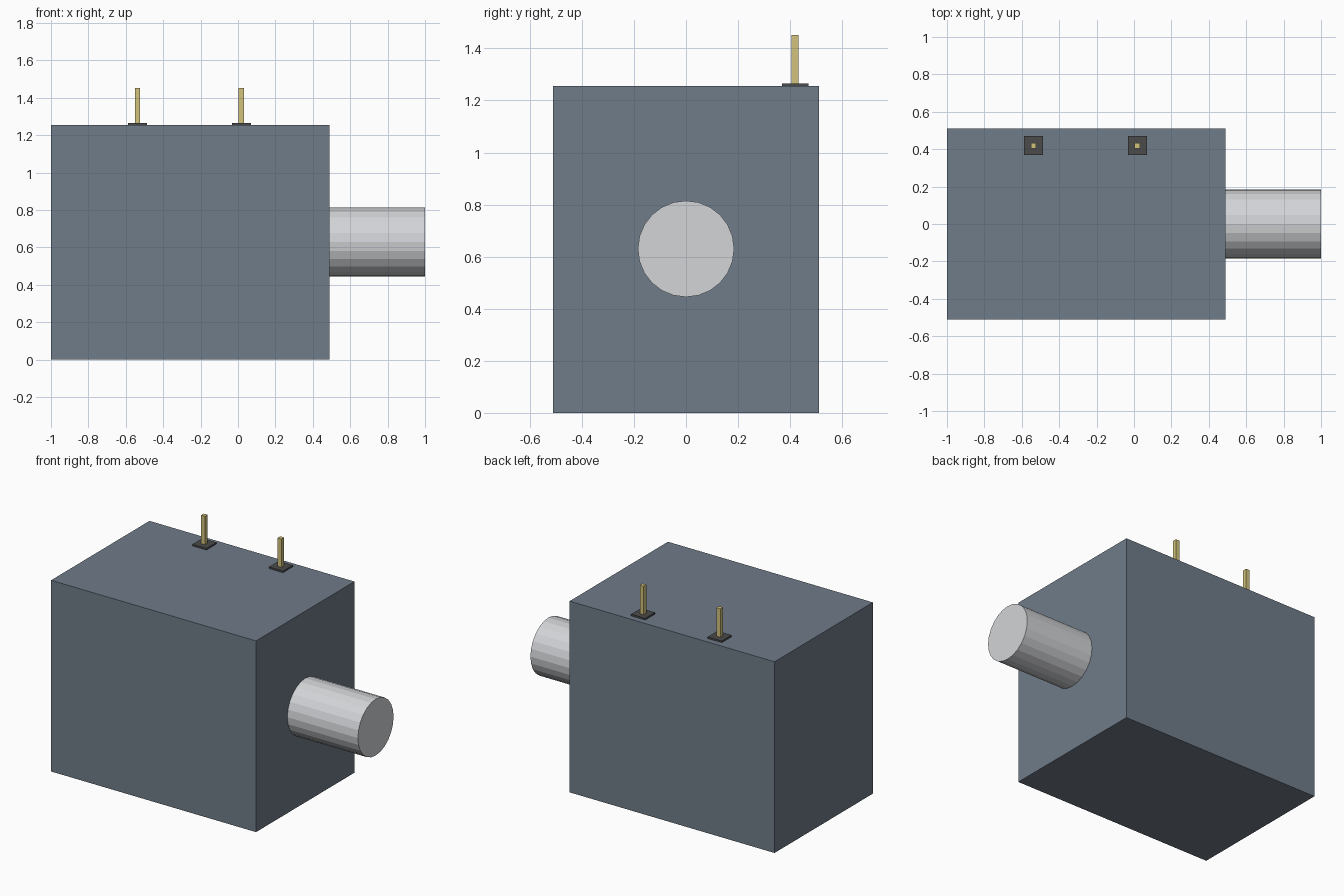
import bpy, math

if "Cube" in bpy.data.objects:
    bpy.data.objects.remove(bpy.data.objects["Cube"])


def material(name, rgb):
    m = bpy.data.materials.new(name)
    m.diffuse_color = (*rgb, 1)
    m.use_nodes = True
    m.node_tree.nodes["Principled BSDF"].inputs["Base Color"].default_value = m.diffuse_color
    return m


slate = material("slate", (0.16, 0.20, 0.25))
steel = material("steel", (0.65, 0.66, 0.68))
brass = material("brass", (0.65, 0.55, 0.20))
dark = material("dark_insulator", (0.07, 0.07, 0.07))


def box(name, lo, hi, mat):
    """Box between two opposite corners."""
    bpy.ops.mesh.primitive_cube_add(
        size=1, location=[(a + b) / 2 for a, b in zip(lo, hi)])
    ob = bpy.context.object
    ob.name = name
    ob.scale = [b - a for a, b in zip(lo, hi)]
    bpy.ops.object.transform_apply(location=False, rotation=False, scale=True)
    ob.data.materials.append(mat)
    return ob


BODY_X, BODY_Y, BODY_TOP = 0.488, 0.51, 1.255

# Motor housing
box("housing", (-1, -BODY_Y, 0), (BODY_X, BODY_Y, BODY_TOP), slate)

# Output shaft, flat-shaded, through the middle of the right face
bpy.ops.mesh.primitive_cylinder_add(
    vertices=24, radius=0.185, depth=1 - BODY_X,
    location=((1 + BODY_X) / 2, 0, 0.63), rotation=(0, math.pi / 2, 0))
shaft = bpy.context.object
shaft.name = "shaft"
shaft.data.materials.append(steel)

# Two electrical terminals: an insulating pad with a square pin
PAD, PIN, Y = 0.051, 0.014, 0.419
for side, x in (("left", -0.538), ("right", 0.018)):
    box(f"terminal_pad_{side}", (x - PAD, Y - PAD, BODY_TOP),
        (x + PAD, Y + PAD, BODY_TOP + 0.011), dark)
    box(f"terminal_pin_{side}", (x - PIN, Y - PIN, BODY_TOP),
        (x + PIN, Y + PIN, 1.452), brass)
